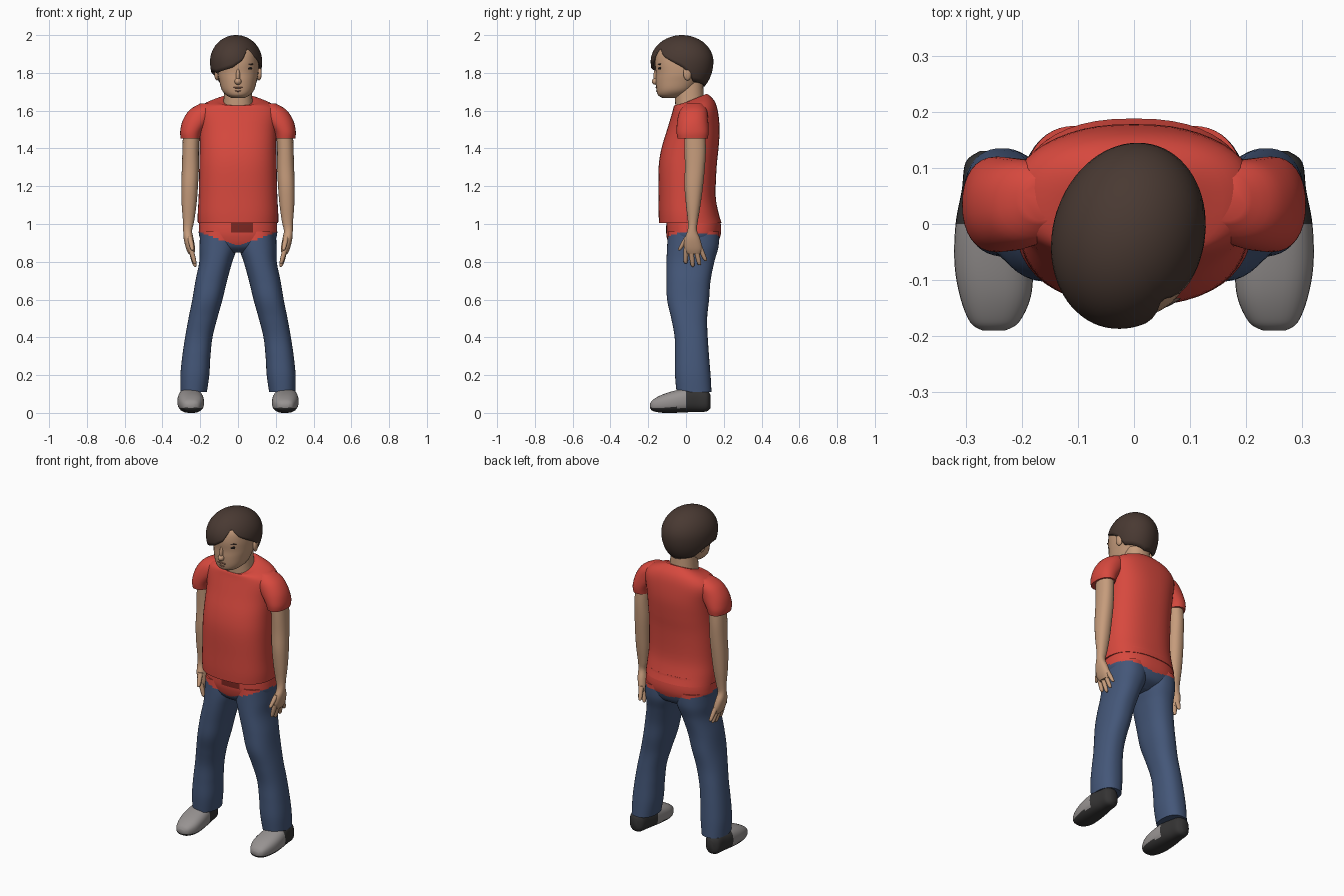
import bpy
import bmesh
from math import sin, cos, acos, pi, radians, copysign
from mathutils import Vector, Matrix

default_cube = bpy.data.objects.get("Cube")
if default_cube:
    bpy.data.objects.remove(default_cube, do_unlink=True)


def material(name, r, g, b):
    mat = bpy.data.materials.new(name)
    mat.use_nodes = True
    mat.diffuse_color = (r, g, b, 1)
    shader = mat.node_tree.nodes["Principled BSDF"]
    shader.inputs["Base Color"].default_value = (r, g, b, 1)
    shader.inputs["Roughness"].default_value = 0.8
    return mat


RED = material("shirt red", 0.68, 0.066, 0.048)
DARK_RED = material("dark red", 0.2, 0.02, 0.015)
BLUE = material("denim blue", 0.058, 0.095, 0.19)
SKIN = material("skin", 0.56, 0.33, 0.2)
LIP = material("lip brown", 0.3, 0.14, 0.09)
HAIR = material("hair brown", 0.066, 0.041, 0.032)
BLACK = material("eye black", 0.012, 0.009, 0.008)
GREY = material("shoe grey", 0.31, 0.29, 0.285)
SOLE = material("sole charcoal", 0.035, 0.034, 0.034)


def finish(name, bm, mats, rule=None):
    """Turn a bmesh into a smooth object, colouring faces by an optional rule."""
    bmesh.ops.recalc_face_normals(bm, faces=bm.faces)
    if rule:
        for face in bm.faces:
            face.material_index = rule(face.calc_center_median())
    mesh = bpy.data.meshes.new(name)
    bm.to_mesh(mesh)
    bm.free()
    for mat in mats:
        mesh.materials.append(mat)
    obj = bpy.data.objects.new(name, mesh)
    bpy.context.collection.objects.link(obj)
    bpy.ops.object.select_all(action="DESELECT")
    obj.select_set(True)
    bpy.context.view_layer.objects.active = obj
    bpy.ops.object.shade_smooth_by_angle(angle=radians(45))
    return obj


def spline(rows, steps):
    """Catmull-Rom interpolation through rows of section values."""
    out = []
    for i in range(len(rows) - 1):
        a, b, c, d = (rows[max(0, min(len(rows) - 1, i + k))] for k in (-1, 0, 1, 2))
        for s in range(steps):
            t = s / steps
            out.append([q + t / 2 * (r - p + t * (2 * p - 5 * q + 4 * r - u + t * (3 * (q - r) + u - p)))
                        for p, q, r, u in zip(a, b, c, d)])
    return out + [list(rows[-1])]


def loft(name, rows, mats, power=2.2, sides=32, steps=4, side=1, axis="z", rule=None):
    """Skin rounded sections: low x, high x, low and high across, position, tilt."""
    bm = bmesh.new()
    rings = []
    for x0, x1, b0, b1, pos, tilt in spline([(*r, 0)[:6] for r in rows], steps):
        ring = []
        for k in range(sides):
            c, s = cos(2 * pi * k / sides), sin(2 * pi * k / sides)
            u = copysign(abs(c) ** (2 / power), c) * (x1 - x0) / 2
            v = copysign(abs(s) ** (2 / power), s) * (b1 - b0) / 2
            x, b, t = side * ((x0 + x1) / 2 + u), (b0 + b1) / 2 + v, pos + tilt * v
            ring.append(bm.verts.new((x, b, t) if axis == "z" else (x, t, b)))
        rings.append(ring)
    for low, high in zip(rings, rings[1:]):
        for k in range(sides):
            n = (k + 1) % sides
            bm.faces.new((low[k], low[n], high[n], high[k]))
    bm.faces.new(rings[0])
    bm.faces.new(rings[-1])
    return finish(name, bm, mats, rule)


def mid(half, *rest):
    return (-half, half, *rest)


def blob(name, centre, radii, mat, turn=0):
    """Small ellipsoid, optionally turned about the vertical."""
    bm = bmesh.new()
    bmesh.ops.create_uvsphere(bm, u_segments=20, v_segments=12, radius=1)
    bm.transform(Matrix.Translation(centre) @ Matrix.Rotation(radians(turn), 4, "Z")
                 @ Matrix.Diagonal((*radii, 1)))
    return finish(name, bm, [mat])


# Shirt body with a neckline that dips at the front
loft("shirt_body", [
    mid(.213, -.143, .188, 1.005), mid(.213, -.145, .172, 1.06), mid(.208, -.145, .157, 1.15),
    mid(.205, -.145, .162, 1.3), mid(.203, -.13, .172, 1.4), mid(.205, -.1, .178, 1.5),
    mid(.215, -.073, .17, 1.59), mid(.185, -.065, .155, 1.632, .1),
    mid(.13, -.06, .13, 1.652, .25), mid(.09, -.056, .11, 1.656, .4)], [RED], 2.4, 48)


# Hips, red above a dipping waistline, with a dark patch in front
def waist_colour(p):
    line = .885 + .35 * abs(p.x) if p.y < .04 else .92 + .14 * abs(p.x)
    if p.z < line:
        return 0
    return 2 if p.y < 0 and -.03 < p.x < .075 and .955 < p.z else 1


TROUSERS = [BLUE, RED, DARK_RED]
loft("hips", [mid(.07, -.05, .1, .85), mid(.165, -.085, .155, .88), mid(.203, -.102, .18, .93),
              mid(.207, -.105, .186, .98), mid(.2, -.1, .175, 1.05)],
     TROUSERS, 2.4, 96, 10, rule=waist_colour)


def shoe_colour(p):
    return 1 if p.y > 0 or p.z < .028 else 0


for label, side in (("left", 1), ("right", -1)):
    # Sleeve
    loft(label + "_sleeve", [
        (.198, .303, -.045, .115, 1.452), (.185, .306, -.05, .12, 1.49), (.14, .292, -.046, .117, 1.55),
        (.11, .255, -.03, .11, 1.605), (.12, .2, .005, .085, 1.638)], [RED], side=side)

    # Trouser leg
    loft(label + "_trouser_leg", [
        (.165, .305, -.05, .135, .11), (.152, .305, -.058, .13, .2), (.146, .295, -.058, .122, .3),
        (.135, .28, -.06, .115, .4), (.11, .262, -.078, .112, .5), (.082, .242, -.1, .122, .6),
        (.058, .225, -.103, .13, .7), (.03, .205, -.103, .15, .8), (.004, .204, -.1, .172, .88),
        (.004, .2, -.095, .175, .96)], TROUSERS, 2.3, 48, 8, side, rule=waist_colour)

    # Shoe with a dark heel and sole
    loft(label + "_shoe", [
        (.23, .27, .025, .05, -.19), (.205, .292, .01, .07, -.175), (.184, .31, .001, .095, -.13),
        (.18, .32, 0, .115, -.07), (.187, .318, .003, .13, 0), (.2, .307, .005, .13, .06),
        (.21, .3, .008, .12, .11), (.235, .275, .025, .095, .13)],
         [GREY, SOLE], 2.5, 32, 6, side, "y", shoe_colour)

    # Arm and palm
    loft(label + "_arm", [
        (.232, .262, .008, .075, .84), (.227, .275, -.01, .086, .87), (.235, .287, -.008, .075, .92),
        (.243, .29, .008, .058, .965), (.233, .291, .01, .062, 1.01), (.22, .298, 0, .077, 1.1),
        (.212, .3, -.008, .09, 1.2), (.207, .297, -.006, .1, 1.3), (.207, .294, -.008, .105, 1.4),
        (.2, .29, -.01, .1, 1.52)], [SKIN], side=side)

    # Fingers and thumb
    digits = [("index", (.25, .0, .87), (.228, -.002, .79)),
              ("middle", (.25, .026, .87), (.226, .036, .773)),
              ("ring", (.25, .052, .87), (.23, .072, .782)),
              ("little", (.25, .072, .88), (.236, .104, .805)),
              ("thumb", (.255, .005, .93), (.24, -.036, .86))]
    for digit, base, tip in digits:
        base, tip = Vector(base), Vector(tip)
        rows = []
        for t, r in ((0, .014), (.5, .013), (.9, .01), (1, .004)):
            p = base.lerp(tip, t)
            rows.append((p.x - r, p.x + r, p.y - r, p.y + r, p.z))
        loft(f"{label}_{digit}_finger", rows, [SKIN], 2, 12, side=side)

    # Ear, eye and brow
    blob(label + "_ear", (side * .112, .008, 1.798), (.013, .023, .038), SKIN, side * 12)
    blob(label + "_eye", (side * .052, -.144, 1.825), (.026, .0045, .01), BLACK, side * 24)
    blob(label + "_brow", (side * .054, -.145, 1.846), (.032, .0045, .005), HAIR, side * 24)

# Neck and head
loft("neck", [mid(.082, -.055, .1, 1.6), mid(.076, -.058, .095, 1.66), mid(.072, -.06, .09, 1.75)], [SKIN])
loft("head", [
    mid(.035, -.125, -.04, 1.668), mid(.062, -.148, .0, 1.682), mid(.086, -.156, .04, 1.71),
    mid(.1, -.16, .08, 1.76), mid(.108, -.16, .11, 1.8), mid(.11, -.165, .125, 1.86),
    mid(.1, -.15, .11, 1.92), mid(.055, -.09, .05, 1.97)], [SKIN])
blob("nose", (0, -.161, 1.755), (.018, .02, .018), SKIN)
blob("nose_bridge", (0, -.156, 1.785), (.011, .016, .038), SKIN)
blob("mouth", (0, -.157, 1.722), (.027, .0048, .004), LIP)
blob("lower_lip", (0, -.154, 1.704), (.018, .0048, .004), LIP)

# Hair cap: hem height at each bearing, measured from the front towards +x
HEM = [(-180, 1.725), (-125, 1.745), (-105, 1.79), (-80, 1.81), (-45, 1.8), (-20, 1.815), (0, 1.83),
       (20, 1.865), (37, 1.935), (55, 1.885), (88, 1.835), (100, 1.81), (115, 1.755), (180, 1.725)]


def hem_height(angle):
    for (a, za), (b, zb) in zip(HEM, HEM[1:]):
        if a <= angle <= b:
            return za + (zb - za) * (angle - a) / (b - a)


bm = bmesh.new()
columns, rows, middle = 72, 16, 1.86
crown = bm.verts.new((-.01, -.02, 2))
grid = []
for c in range(columns):
    angle = -180 + 360 * c / columns
    hem = hem_height(angle) - middle
    reach = acos(hem / (.14 if hem > 0 else .19))
    column = []
    for r in range(1, rows + 1):
        phi = reach * r / rows
        y = -cos(radians(angle)) * sin(phi) * .166
        x = sin(radians(angle)) * sin(phi) * .137 + .1 * y
        z = cos(phi) * (.14 if phi < pi / 2 else .19)
        column.append(bm.verts.new((x - .01, y - .021, z + middle)))
    grid.append(column)
for c in range(columns):
    here, after = grid[c], grid[(c + 1) % columns]
    bm.faces.new((crown, here[0], after[0]))
    for r in range(rows - 1):
        bm.faces.new((here[r], here[r + 1], after[r + 1], after[r]))
hair = finish("hair", bm, [HAIR])
shell = hair.modifiers.new("thickness", "SOLIDIFY")
shell.thickness = .014
shell.offset = -1
